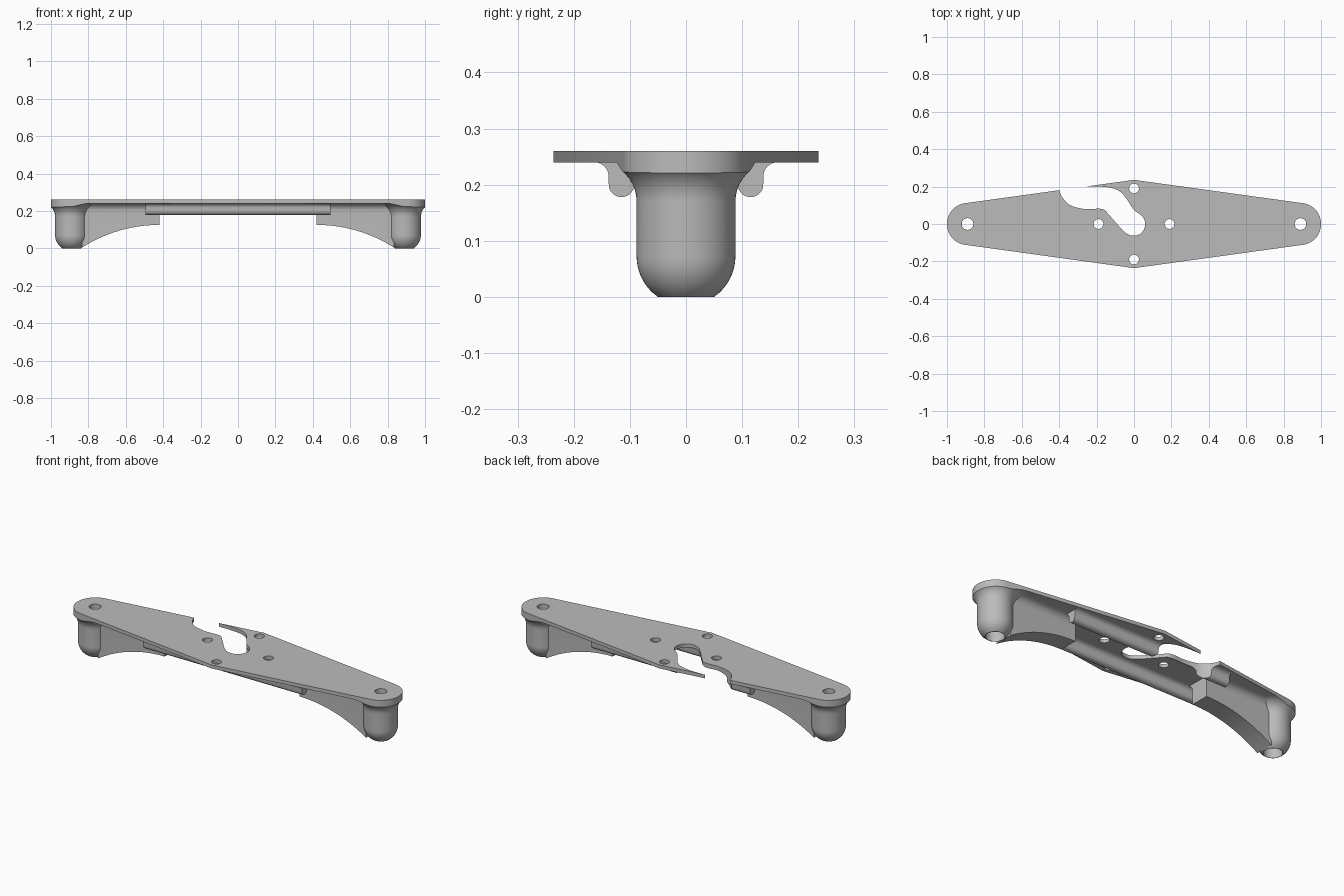
import bpy, bmesh
from math import sin, cos, pi, sqrt, radians
from mathutils import Vector

if "Cube" in bpy.data.objects:
    bpy.data.objects.remove(bpy.data.objects["Cube"])

TOP, UNDER, EMBED = 0.26, 0.24, 0.25   # plate top, plate underside, height parts reach into plate
LEG_X, LEG_R, END_R = 0.89, 0.088, 0.112

grey = bpy.data.materials.new("plain grey")
grey.use_nodes = True
grey.diffuse_color = (0.5, 0.5, 0.5, 1)
grey.node_tree.nodes["Principled BSDF"].inputs["Base Color"].default_value = (0.5, 0.5, 0.5, 1)


def loft(name, rings, cap=True):
    """Skin a list of equal-length closed rings, with end caps."""
    bm = bmesh.new()
    rows = [[bm.verts.new(p) for p in ring] for ring in rings]
    n = len(rows[0])
    for a, b in zip(rows, rows[1:]):
        for i in range(n):
            bm.faces.new((a[i], a[(i + 1) % n], b[(i + 1) % n], b[i]))
    if cap:
        bm.faces.new(rows[0])
        bm.faces.new(rows[-1])
    bmesh.ops.recalc_face_normals(bm, faces=bm.faces)
    mesh = bpy.data.meshes.new(name)
    bm.to_mesh(mesh)
    bm.free()
    mesh.materials.append(grey)
    obj = bpy.data.objects.new(name, mesh)
    bpy.context.collection.objects.link(obj)
    return obj


def prism(name, outline, z0, z1):
    return loft(name, [[(x, y, z) for x, y in outline] for z in (z0, z1)])


def lathe(name, profile, x, y=0, n=64):
    return loft(name, [[(x + r * cos(2 * pi * i / n), y + r * sin(2 * pi * i / n), z)
                        for i in range(n)] for r, z in profile])


def cut(obj, tools, operation="DIFFERENCE"):
    bpy.context.view_layer.objects.active = obj
    for tool in tools:
        mod = obj.modifiers.new("cut", "BOOLEAN")
        mod.operation, mod.solver, mod.object = operation, "EXACT", tool
        bpy.ops.object.modifier_apply(modifier=mod.name)


def fillet(width, radius, steps=10):
    """Concave flare from a vertical side of given half width up to the plate."""
    pts = [(width + radius * (1 - cos(a)), UNDER - radius * (1 - sin(a)))
           for a in (pi / 2 * i / steps for i in range(steps + 1))]
    return pts + [(pts[-1][0], EMBED)]


def smooth_path(pts, steps=6):
    """Catmull-Rom curve through the points."""
    v = [Vector(p) for p in pts]
    v = [v[0]] + v + [v[-1]]
    out = []
    for a, b, c, d in zip(v, v[1:], v[2:], v[3:]):
        for i in range(steps):
            t = i / steps
            out.append(b + (c - a) * t / 2 + (2 * a - 5 * b + 4 * c - d) * t * t / 2
                       + (3 * b - a - 3 * c + d) * t ** 3 / 2)
    return out + [v[-1]]


# Plate outline: long diamond with round ends
arc = [(LEG_X + (1 - LEG_X) * cos(a), END_R * sin(a))
       for a in (radians(-82 + 164 * i / 32) for i in range(33))]
outline = arc + [(0, 0.236)] + [(-x, -y) for x, y in arc] + [(0, -0.236)]
plate = prism("plate", outline, UNDER, TOP)

# Cutters: curved slot open to the back, small holes, clip volume
slot_edge = smooth_path([(-0.402, 0.19), (-0.385, 0.145), (-0.34, 0.1), (-0.26, 0.08),
                         (-0.17, 0.08), (-0.13, 0.045), (-0.05, -0.043), (0, -0.062),
                         (0.043, -0.045), (0.06, 0), (0.045, 0.04), (0, 0.075),
                         (-0.03, 0.12), (-0.065, 0.165), (-0.11, 0.19), (-0.18, 0.2), (-0.28, 0.2)])
slot = prism("slot_cutter", [tuple(p) for p in slot_edge] + [(-0.28, 0.3), (-0.402, 0.3)], 0.1, 0.4)
clip = prism("outline_cutter", outline, -0.1, EMBED)
holes = [lathe("hole_cutter", [(0.026, 0.1), (0.026, 0.4)], x, y, 32)
         for x, y in ((0, 0.19), (0, -0.19), (0.19, 0), (-0.19, 0))]
bolt_holes = [lathe("bolt_hole_cutter", [(0.048, -0.1), (0.048, 0.12), (0.031, 0.12), (0.031, 0.4)],
                    s * LEG_X, 0, 48) for s in (-1, 1)]
cut(plate, [slot] + holes + bolt_holes)
parts = [plate]

# Legs: rounded foot, straight shaft, flare under the plate
foot_z = sqrt(LEG_R ** 2 - 0.05 ** 2)
foot = [(sqrt(LEG_R ** 2 - (foot_z - z) ** 2), z) for z in (foot_z * i / 10 for i in range(11))]
for s, side, bolt in ((-1, "right", bolt_holes[0]), (1, "left", bolt_holes[1])):
    leg = lathe(side + "_leg", foot + fillet(LEG_R, 0.07), s * LEG_X)
    cut(leg, [clip], "INTERSECT")
    cut(leg, [bolt])

    # Ribs: arched underside, flared into the plate
    R, tip = 0.768, 0.42
    half = fillet(0.053, 0.04)
    rings = []
    for i in range(25):
        x = 0.835 - (0.835 - tip) * i / 24
        bottom = 0.125 - R + sqrt(R * R - (x - tip) ** 2)
        section = [(0.053, bottom)] + half
        rings.append([(s * x, y, z) for y, z in section]
                     + [(s * x, -y, z) for y, z in reversed(section)])
    parts += [leg, loft(side + "_rib", rings)]

# Rails: rounded lower edge, flared top, the back one broken by the slot
belly = [(0.023 * sin(a), 0.201 - 0.023 * cos(a)) for a in (pi / 2 * i / 8 for i in range(1, 8))]
section = belly + fillet(0.023, 0.025)
for s, name in ((-1, "front_rail"), (1, "back_rail")):
    rail = loft(name, [[(x, s * 0.115 + y, z) for y, z in section]
                       + [(x, s * 0.115 - y, z) for y, z in reversed(section)]
                       for x in (-0.495, 0.495)])
    if s > 0:
        cut(rail, [slot])
    parts.append(rail)

# Remove helpers and shade
for tool in [slot, clip] + holes + bolt_holes:
    bpy.data.objects.remove(tool)
bpy.ops.object.select_all(action="DESELECT")
for part in parts:
    part.select_set(True)
bpy.context.view_layer.objects.active = plate
bpy.ops.object.shade_smooth_by_angle(angle=radians(30))
